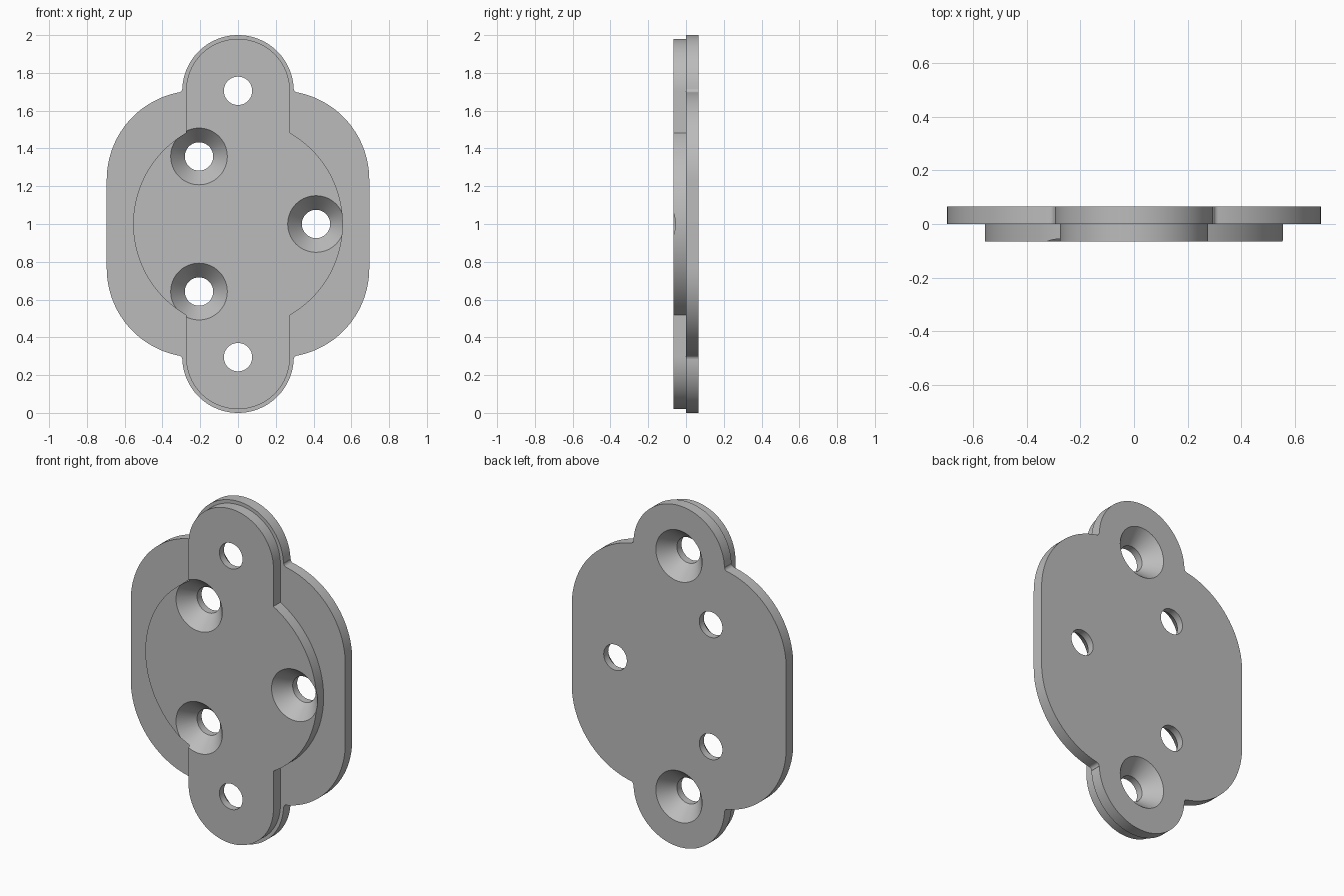
import bpy, bmesh
from math import cos, sin, radians, acos, degrees

cube = bpy.data.objects.get("Cube")
if cube:
    bpy.data.objects.remove(cube, do_unlink=True)

FRONT, BACK = -0.065, 0.065
MID = 1.0            # height of the plate centre
TAB_Z = 0.705        # tab centre above the plate centre
HOLE_R, SINK_R, SINK_DEPTH = 0.075, 0.15, 0.088

grey = bpy.data.materials.new("plain grey")
grey.use_nodes = True
grey.diffuse_color = (0.5, 0.5, 0.5, 1)
grey.node_tree.nodes["Principled BSDF"].inputs["Base Color"].default_value = (0.5, 0.5, 0.5, 1)


def arc(cx, cz, r, a0, a1, n):
    return [(cx + r * cos(radians(a0 + (a1 - a0) * i / n)),
             cz + r * sin(radians(a0 + (a1 - a0) * i / n))) for i in range(n + 1)]


def make_object(name, bm):
    bmesh.ops.recalc_face_normals(bm, faces=bm.faces)
    mesh = bpy.data.meshes.new(name)
    bm.to_mesh(mesh)
    bm.free()
    mesh.materials.append(grey)
    obj = bpy.data.objects.new(name, mesh)
    bpy.context.collection.objects.link(obj)
    return obj


def slab(name, quarter, y0, y1):
    """Extrude an outline given as its upper right quarter, from the top down."""
    right = quarter + [(x, -z) for x, z in reversed(quarter)]
    outline = right + [(-x, z) for x, z in reversed(right)]
    bm = bmesh.new()
    face = bm.faces.new([bm.verts.new((x, y0, z + MID)) for x, z in outline])
    bmesh.ops.remove_doubles(bm, verts=bm.verts, dist=0.0005)
    moved = bmesh.ops.extrude_face_region(bm, geom=bm.faces[:], use_keep_orig=True)["geom"]
    bmesh.ops.translate(bm, vec=(0, y1 - y0, 0),
                        verts=[v for v in moved if isinstance(v, bmesh.types.BMVert)])
    return make_object(name, bm)


def sink_cutter(x, z, surface, inward):
    """Through hole with a conical mouth on the given surface."""
    over = 0.02
    slope = (SINK_R - HOLE_R) / SINK_DEPTH
    profile = [(-over, SINK_R + over * slope), (SINK_DEPTH, HOLE_R), (0.2, HOLE_R)]
    bm = bmesh.new()
    rings = [[bm.verts.new((x + px, surface + inward * d, z + MID + pz))
              for px, pz in arc(0, 0, r, 0, 360, 64)[:-1]] for d, r in profile]
    for a, b in zip(rings, rings[1:]):
        for i in range(64):
            j = (i + 1) % 64
            bm.faces.new((a[i], a[j], b[j], b[i]))
    bm.faces.new(rings[0])
    bm.faces.new(rings[-1])
    return make_object("hole_cutter", bm)


def apply_boolean(target, other, operation):
    mod = target.modifiers.new(operation, "BOOLEAN")
    mod.operation = operation
    mod.solver = "EXACT"
    mod.object = other
    bpy.context.view_layer.objects.active = target
    bpy.ops.object.modifier_apply(modifier=mod.name)
    bpy.data.objects.remove(other, do_unlink=True)


# Back plate: rounded body, round tabs, small fillets between them
plate_quarter = (arc(0, TAB_Z, 0.295, 90, 2, 28)
                 + arc(0.316, 0.716, 0.02, 185, 265, 5)
                 + arc(0.225, 0.235, 0.47, 78, 0, 24))
plate = slab("mounting_plate", plate_quarter, 0, BACK)

# Raised front: disc with two straight-sided tabs
tab_r, disc_r = 0.275, 0.555
boss_quarter = (arc(0, TAB_Z, tab_r, 90, 0, 28)
                + arc(0, 0, disc_r, degrees(acos(tab_r / disc_r)), 0, 28))
boss = slab("raised_front", boss_quarter, FRONT, 0.03)
apply_boolean(plate, boss, "UNION")

# Three screw holes sunk from the front, two tab holes sunk from the back
for angle in (0, 120, 240):
    apply_boolean(plate, sink_cutter(0.413 * cos(radians(angle)), 0.413 * sin(radians(angle)),
                                     FRONT, 1), "DIFFERENCE")
for side in (1, -1):
    apply_boolean(plate, sink_cutter(0, side * TAB_Z, BACK, -1), "DIFFERENCE")

# Smooth round walls, crisp edges
bpy.ops.object.select_all(action="DESELECT")
plate.select_set(True)
bpy.context.view_layer.objects.active = plate
bpy.ops.object.shade_smooth_by_angle(angle=radians(30))
